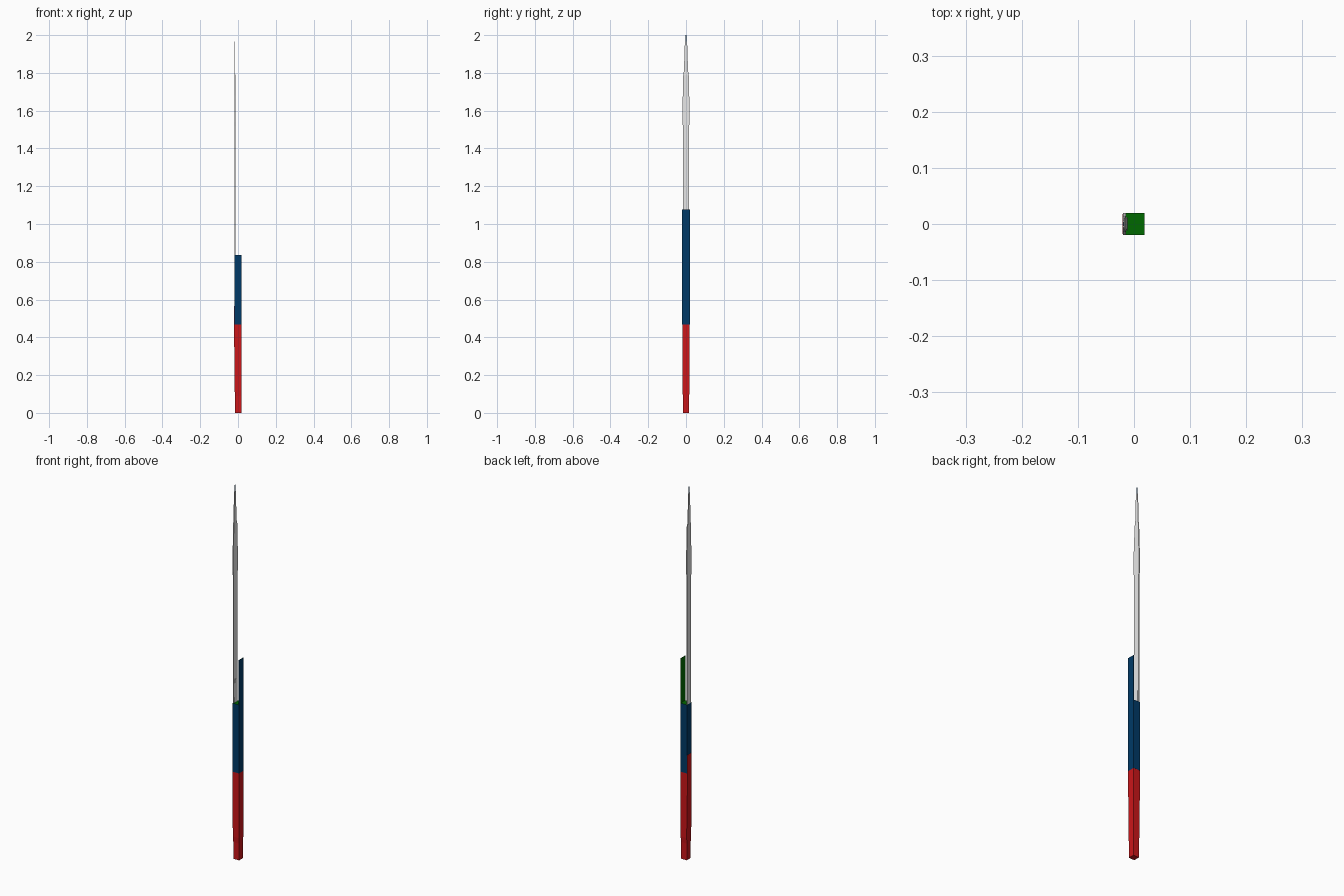
import bpy, bmesh

if "Cube" in bpy.data.objects:
    bpy.data.objects.remove(bpy.data.objects["Cube"])


def material(name, rgb):
    m = bpy.data.materials.new(name)
    m.diffuse_color = (*rgb, 1)
    m.use_nodes = True
    m.node_tree.nodes["Principled BSDF"].inputs["Base Color"].default_value = m.diffuse_color
    return m


RED = material("red", (0.60, 0.008, 0.010))
NAVY = material("navy", (0.0, 0.042, 0.135))
GREEN = material("green", (0.0, 0.14, 0.0))
GREY = material("light_grey", (0.80, 0.80, 0.80))


def loft(name, sections, mats, rule=None):
    """Stack of rectangles (z, x0, x1, half_width) skinned into one solid."""
    bm = bmesh.new()
    rings = [[bm.verts.new(p) for p in
              ((x0, -w, z), (x1, -w, z), (x1, w, z), (x0, w, z))]
             for z, x0, x1, w in sections]
    bm.faces.new(rings[0][::-1])
    bm.faces.new(rings[-1])
    for a, b in zip(rings, rings[1:]):
        for i in range(4):
            j = (i + 1) % 4
            bm.faces.new((a[i], a[j], b[j], b[i]))
    bmesh.ops.recalc_face_normals(bm, faces=bm.faces[:])
    if rule:
        for f in bm.faces:
            f.material_index = rule(f.normal)
    me = bpy.data.meshes.new(name)
    bm.to_mesh(me)
    bm.free()
    for m in mats:
        me.materials.append(m)
    ob = bpy.data.objects.new(name, me)
    bpy.context.collection.objects.link(ob)
    return ob


# Red lower body, slightly narrower at the foot
loft("lower_body", [(0, -0.016, 0.018, 0.0165), (0.09, -0.0165, 0.018, 0.0165),
                    (0.12, -0.0175, 0.0185, 0.019), (0.35, -0.019, 0.0187, 0.0195),
                    (0.468, -0.0193, 0.0187, 0.0195)], [RED])

# Red tongue running up the left face
loft("left_tongue", [(0.35, -0.0203, -0.018, 0.018),
                     (0.565, -0.0203, -0.018, 0.018)], [RED])

# Navy sleeve with a green top
loft("sleeve", [(0.468, -0.0195, 0.019, 0.02), (0.836, -0.0195, 0.019, 0.02)],
     [NAVY, GREEN], lambda n: 1 if n.z > 0.9 else 0)

# Tall wall on the right: navy outside, green inside
loft("right_wall", [(0.836, 0.0178, 0.019, 0.02), (1.076, 0.0178, 0.019, 0.02)],
     [NAVY, GREEN], lambda n: 1 if n.x < -0.9 or n.z > 0.9 else 0)

# Long flat grey blade, widened near the top and tapering to the tip
profile = [(0.836, 0.016), (1.08, 0.016), (1.52, 0.0165), (1.54, 0.0195),
           (1.66, 0.0195), (1.68, 0.0165), (1.79, 0.0145), (1.81, 0.011),
           (1.965, 0.006)]
loft("blade", [(z, -0.0195, -0.0145 if z < 1.8 else -0.0165, w)
               for z, w in profile], [GREY])

# Short rib at the blade root
loft("blade_rib", [(0.836, -0.0147, -0.012, 0.012),
                   (0.96, -0.0147, -0.0135, 0.008)], [GREY])

# Thin navy point
loft("tip", [(1.965, -0.0183, -0.0177, 0.004), (2.0, -0.0183, -0.0177, 0.003)], [NAVY])
